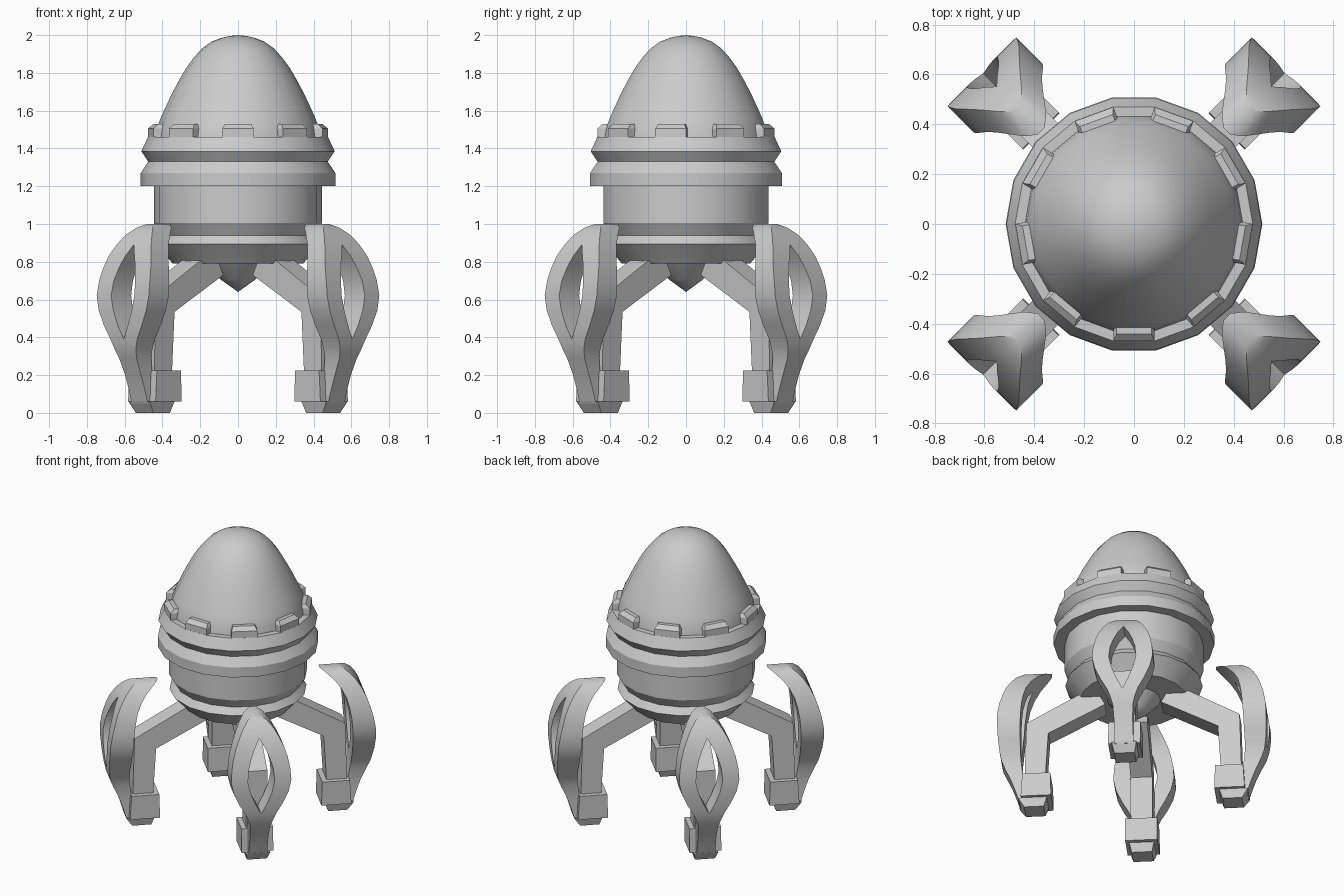
import bpy, bmesh, math
from mathutils import Matrix, Vector

if "Cube" in bpy.data.objects:
    bpy.data.objects.remove(bpy.data.objects["Cube"])

grey = bpy.data.materials.new("light grey")
grey.diffuse_color = (0.6, 0.6, 0.6, 1)
grey.use_nodes = True
grey.node_tree.nodes["Principled BSDF"].inputs["Base Color"].default_value = grey.diffuse_color
SIDES = 18


def finish(name, bm, smooth=True):
    bmesh.ops.remove_doubles(bm, verts=bm.verts, dist=1e-5)
    bmesh.ops.recalc_face_normals(bm, faces=bm.faces)
    me = bpy.data.meshes.new(name)
    bm.to_mesh(me)
    bm.free()
    ob = bpy.data.objects.new(name, me)
    bpy.context.collection.objects.link(ob)
    me.materials.append(grey)
    if smooth:
        bpy.ops.object.select_all(action='DESELECT')
        ob.select_set(True)
        bpy.context.view_layer.objects.active = ob
        bpy.ops.object.shade_smooth_by_angle(angle=math.radians(30))
    return ob


def lathe(name, profile):
    """Revolve (radius, z) points around the z axis."""
    bm = bmesh.new()
    rings = []
    for r, z in profile:
        rings.append([bm.verts.new((r * math.cos(a), r * math.sin(a), z)) if r > 0 else None
                      for a in (2 * math.pi * i / SIDES for i in range(SIDES))])
        if r == 0:
            rings[-1] = [bm.verts.new((0, 0, z))] * SIDES
    for a, b in zip(rings, rings[1:]):
        for i in range(SIDES):
            j = (i + 1) % SIDES
            quad = list(dict.fromkeys((a[i], a[j], b[j], b[i])))
            bm.faces.new(quad)
    for ring in (rings[0], rings[-1]):
        if ring[0] is not ring[1]:
            bm.faces.new(ring)
    return finish(name, bm)


def frustum(bm, lower, upper):
    """Hexahedron between two rectangles given as (u0, u1, half width, z)."""
    vs = []
    for u0, u1, v, z in (lower, upper):
        vs.append([bm.verts.new(p) for p in ((u0, -v, z), (u1, -v, z), (u1, v, z), (u0, v, z))])
    lo, hi = vs
    bm.faces.new(lo)
    bm.faces.new(hi)
    for i in range(4):
        j = (i + 1) % 4
        bm.faces.new((lo[i], lo[j], hi[j], hi[i]))


# Central body
lathe("dome", [(0.44, 1.44), (0.432, 1.5), (0.41, 1.56), (0.385, 1.615), (0.35, 1.69),
               (0.31, 1.765), (0.275, 1.825), (0.235, 1.88), (0.19, 1.93), (0.14, 1.965),
               (0.09, 1.985), (0.045, 1.995), (0, 2.0)])
lathe("upper_collar", [(0.43, 1.2), (0.515, 1.2), (0.515, 1.27), (0.475, 1.33),
                       (0.512, 1.385), (0.477, 1.46), (0.42, 1.46)])
lathe("drum", [(0.345, 0.79), (0.37, 0.82), (0.44, 0.895), (0.405, 0.94),
               (0.444, 1.005), (0.444, 1.21)])
lathe("bottom_bulb", [(0, 0.64), (0.09, 0.705), (0.18, 0.80)])

# Battlement blocks on every second facet of the collar
bm = bmesh.new()
for k in range(9):
    part = bmesh.new()
    frustum(part, (0.40, 0.469, 0.083, 1.45), (0.40, 0.469, 0.083, 1.505))
    frustum(part, (0.40, 0.469, 0.083, 1.505), (0.40, 0.442, 0.07, 1.53))
    part.transform(Matrix.Rotation(math.radians(-90 + 40 * k), 4, 'Z'))
    bmesh.ops.remove_doubles(part, verts=part.verts, dist=1e-5)
    inner = [f for f in part.faces if all(abs(v.co.z - 1.505) < 1e-4 for v in f.verts)]
    bmesh.ops.delete(part, geom=inner, context='FACES')
    tmp = bpy.data.meshes.new("tmp")
    part.to_mesh(tmp)
    part.free()
    bm.from_mesh(tmp)
    bpy.data.meshes.remove(tmp)
finish("collar_blocks", bm, smooth=False)


def make_arm():
    # Bent strut: sloping upper part and nearly upright lower part
    bm = bmesh.new()
    side = [(0.18, 0.73), (0.545, 0.535), (0.57, 0.12), (0.70, 0.12), (0.685, 0.615), (0.25, 0.865)]
    left = [bm.verts.new((u, -0.07, z)) for u, z in side]
    right = [bm.verts.new((u, 0.07, z)) for u, z in side]
    n = len(side)
    for q in ((0, 1, 4, 5), (1, 2, 3, 4)):
        bm.faces.new([left[i] for i in q])
        bm.faces.new([right[i] for i in q])
    for i in range(n):
        j = (i + 1) % n
        bm.faces.new((left[i], left[j], right[j], right[i]))
    return finish("arm", bm, smooth=False)


def make_foot():
    # Ankle block with a tapered sole
    bm = bmesh.new()
    frustum(bm, (0.525, 0.72, 0.103, 0.06), (0.53, 0.71, 0.103, 0.225))
    foot = finish("ankle_block", bm, smooth=False)
    bm = bmesh.new()
    frustum(bm, (0.575, 0.70, 0.065, 0.0), (0.555, 0.74, 0.08, 0.06))
    return foot, finish("sole", bm, smooth=False)


def make_shield():
    # Curved petal with a pointed opening: z, half width, opening half width, inner u, outer u
    rows = [(0.05, 0.062, 0, 0.68, 0.735), (0.13, 0.06, 0, 0.69, 0.76), (0.2, 0.06, 0, 0.70, 0.785),
            (0.29, 0.065, 0, 0.715, 0.825), (0.34, 0.08, 0, 0.72, 0.845), (0.39, 0.1, 0, 0.722, 0.855),
            (0.46, 0.14, 0.036, 0.72, 0.862), (0.54, 0.177, 0.068, 0.718, 0.865),
            (0.62, 0.195, 0.087, 0.713, 0.863), (0.70, 0.19, 0.08, 0.707, 0.85),
            (0.77, 0.177, 0.06, 0.695, 0.83), (0.83, 0.158, 0.034, 0.68, 0.81),
            (0.89, 0.13, 0, 0.65, 0.78), (0.94, 0.1, 0, 0.61, 0.745),
            (0.98, 0.062, 0, 0.56, 0.7), (1.0, 0.02, 0, 0.527, 0.66)]
    bm = bmesh.new()
    grid = []
    for z, w, h, ui, uo in rows:
        cols = (-w, -h, h, w) if h else (-w, 0, w)
        back = [bm.verts.new((ui, v, z)) for v in cols]
        front = [bm.verts.new((uo, v, z)) for v in cols]
        if not h:
            back.insert(1, back[1])
            front.insert(1, front[1])
        grid.append((back, front, h))

    for (b0, f0, h0), (b1, f1, h1) in zip(grid, grid[1:]):
        for c in (0, 2):
            for lo, hi in ((b0, b1), (f0, f1)):
                bm.faces.new((lo[c], lo[c + 1], hi[c + 1], hi[c]))
        for c in (0, 3):
            bm.faces.new((b0[c], f0[c], f1[c], b1[c]))
        if h0 or h1:
            for c in (1, 2):
                bm.faces.new((b0[c], f0[c], f1[c], b1[c]))
    for b, f, h in (grid[0], grid[-1]):
        for c in (0, 2):
            bm.faces.new((b[c], b[c + 1], f[c + 1], f[c]))
    return finish("shield", bm)


# Four legs on the diagonals
for k, corner in enumerate(("back_right", "back_left", "front_left", "front_right")):
    for ob in (make_arm(), *make_foot(), make_shield()):
        ob.name = corner + "_" + ob.name.split(".")[0]
        ob.rotation_euler.z = math.radians(45 + 90 * k)
